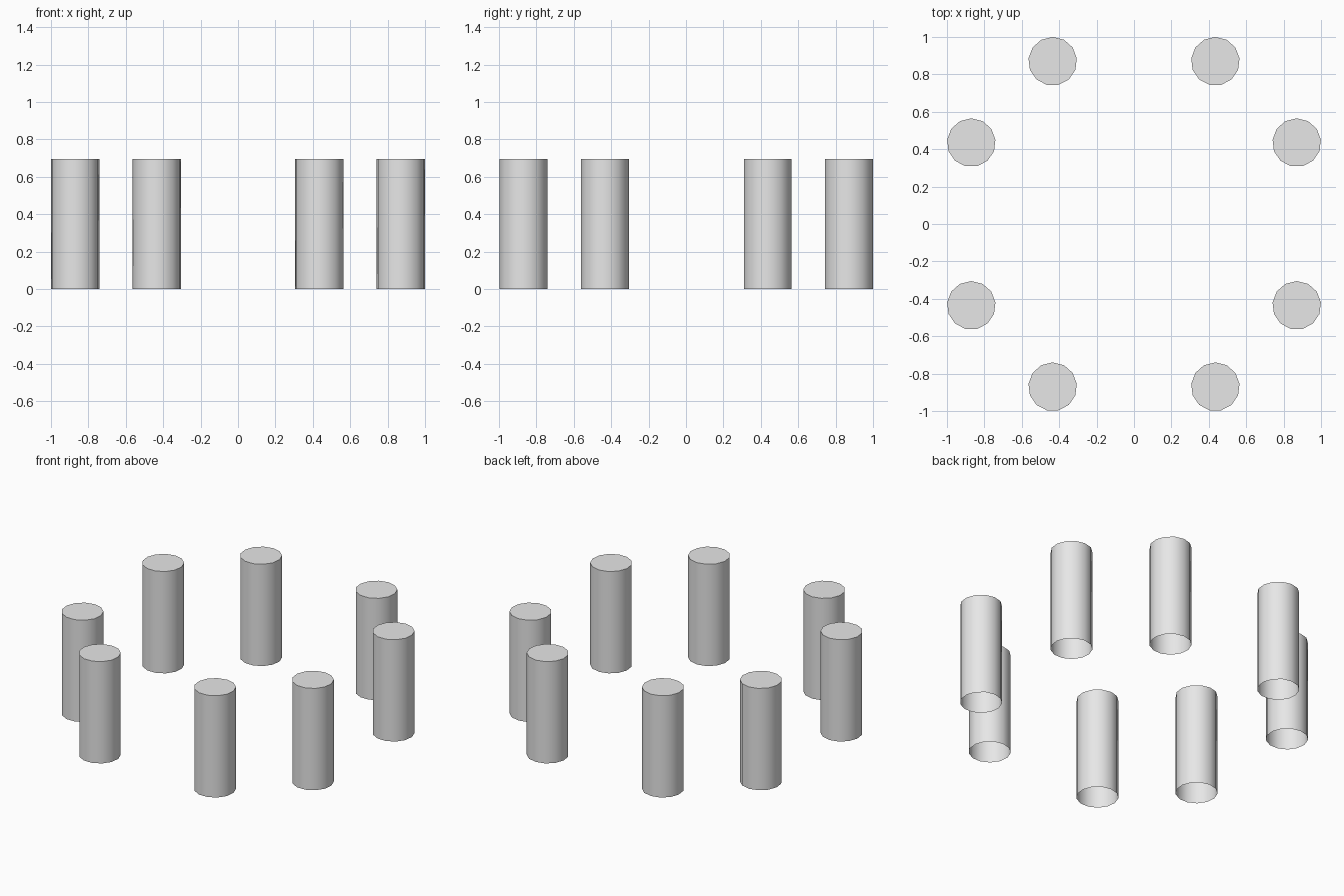
import bpy, bmesh, math

if "Cube" in bpy.data.objects:
    bpy.data.objects.remove(bpy.data.objects["Cube"])

SIDES, R, H = 13, 0.13, 0.695
NEAR, FAR = 0.435, 0.87

grey = bpy.data.materials.new("light_grey")
grey.diffuse_color = (0.8, 0.8, 0.8, 1)
grey.use_nodes = True
grey.node_tree.nodes["Principled BSDF"].inputs["Base Color"].default_value = grey.diffuse_color


def pillar(name, x, y):
    # Tube with a flat top cap and an open bottom, one corner towards +y
    bm = bmesh.new()
    rings = []
    for z in (0, H):
        rings.append([bm.verts.new((R * math.sin(2 * math.pi * i / SIDES),
                                    R * math.cos(2 * math.pi * i / SIDES), z))
                      for i in range(SIDES)])
    low, high = rings
    for i in range(SIDES):
        j = (i + 1) % SIDES
        face = bm.faces.new((low[j], low[i], high[i], high[j]))
        face.smooth = True
    cap = bm.faces.new(high[::-1])
    for e in cap.edges:
        e.smooth = False
    mesh = bpy.data.meshes.new(name)
    bm.to_mesh(mesh)
    bm.free()
    mesh.materials.append(grey)
    obj = bpy.data.objects.new(name, mesh)
    obj.location = (x, y, 0)
    bpy.context.collection.objects.link(obj)


# Eight pillars: two on each side of a square
n = 0
for sx in (-1, 1):
    for sy in (-1, 1):
        for ax, ay in ((NEAR, FAR), (FAR, NEAR)):
            n += 1
            pillar(f"pillar_{n}", sx * ax, sy * ay)
